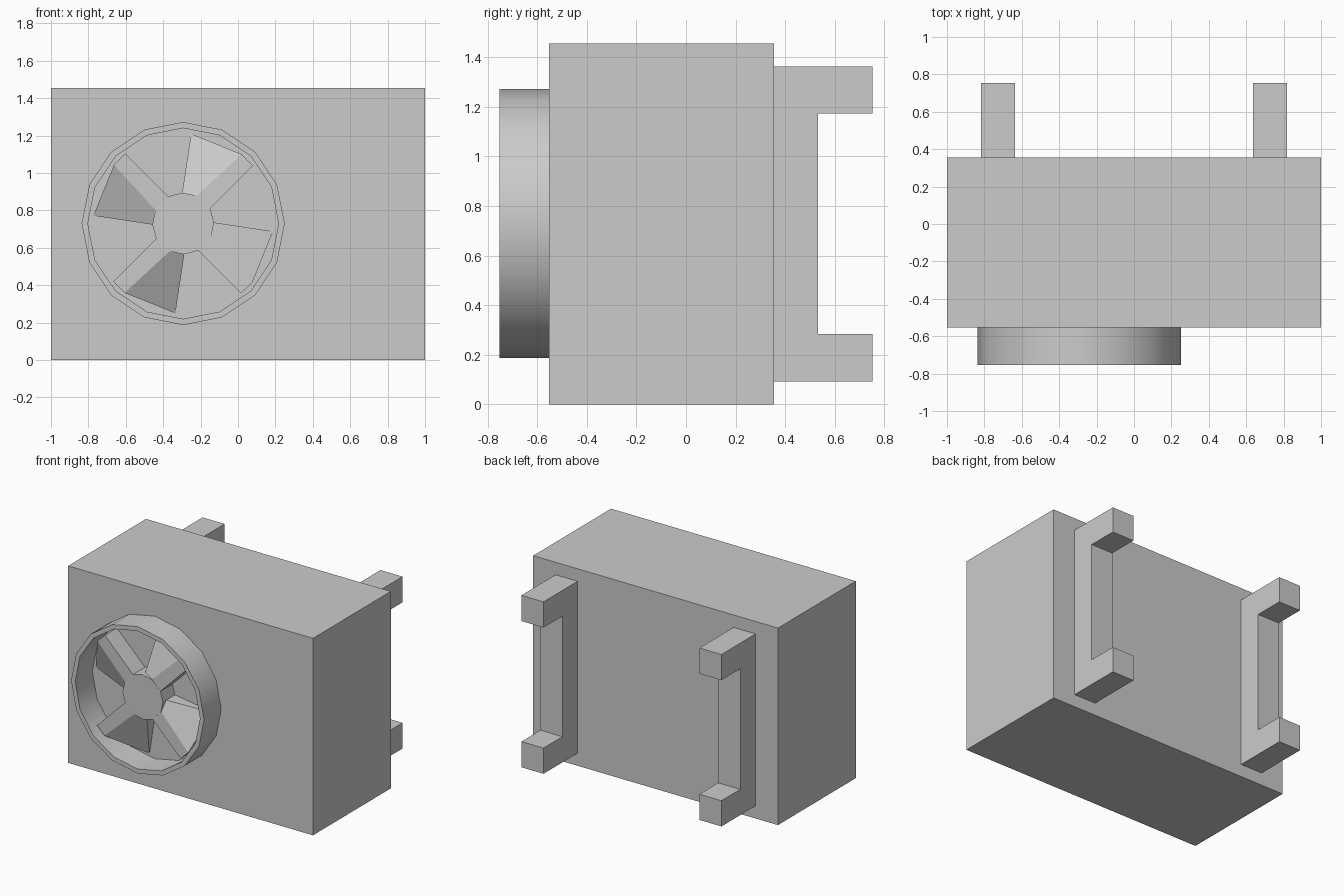
import bpy, bmesh
from math import sin, cos, pi, radians

if "Cube" in bpy.data.objects:
    bpy.data.objects.remove(bpy.data.objects["Cube"])

FRONT, BACK = -0.553, 0.355          # body faces in y
CX, CZ = -0.293, 0.73                # fan centre


def make(name, verts, faces):
    mesh = bpy.data.meshes.new(name)
    mesh.from_pydata(verts, [], faces)
    bm = bmesh.new()
    bm.from_mesh(mesh)
    bmesh.ops.recalc_face_normals(bm, faces=bm.faces)
    bm.to_mesh(mesh)
    bm.free()
    ob = bpy.data.objects.new(name, mesh)
    bpy.context.collection.objects.link(ob)
    return ob


def prism(name, front, back):
    """Solid between two matching outlines."""
    n = len(front)
    sides = [(i, (i + 1) % n, n + (i + 1) % n, n + i) for i in range(n)]
    return make(name, front + back,
                [tuple(range(n)), tuple(range(2 * n - 1, n - 1, -1))] + sides)


def fan_point(r, angle, y):
    return (CX + r * cos(angle), y, CZ + r * sin(angle))


# Main casing
rect = [(-1, 0), (1, 0), (1, 1.455), (-1, 1.455)]
prism("casing", [(x, FRONT, z) for x, z in rect], [(x, BACK, z) for x, z in rect])

# Wall brackets at the back, C-shaped profile
profile = [(BACK, 0.093), (0.753, 0.093), (0.753, 0.283), (0.533, 0.283),
           (0.533, 1.173), (0.753, 1.173), (0.753, 1.363), (BACK, 1.363)]
for side, x0 in (("left", -0.817), ("right", 0.637)):
    prism("bracket_" + side, [(x0, y, z) for y, z in profile],
          [(x0 + 0.18, y, z) for y, z in profile])

# Fan shroud: 16-sided tube
N = 16
loops = [(0.543, FRONT), (0.543, -0.753), (0.51, -0.753), (0.51, FRONT)]
verts = [fan_point(r, pi / 2 + 2 * pi * i / N, y) for r, y in loops for i in range(N)]
faces = [(k * N + i, k * N + (i + 1) % N,
          (k + 1) % 4 * N + (i + 1) % N, (k + 1) % 4 * N + i)
         for k in range(4) for i in range(N)]
shroud = make("fan_shroud", verts, faces)
bpy.context.view_layer.objects.active = shroud
shroud.select_set(True)
bpy.ops.object.shade_smooth_by_angle(angle=radians(35))

# Hub and four blades: flat strut with a slope falling back to the casing
HUB_Y = FRONT - 0.14
hub = [radians(45 + 90 * q + a) for q in range(4) for a in (-16, 19, 47)]
prism("fan_hub", [fan_point(0.165, a, HUB_Y) for a in hub],
      [fan_point(0.165, a, FRONT) for a in hub])

outline = [(0.165, -16), (0.485, -5.3), (0.485, 4.8), (0.482, 40), (0.165, 47), (0.165, 19)]
for q in range(4):
    turn = radians(45 + 90 * q)
    front, back = [], []
    for r, deg in outline:
        a = radians(deg)
        drop = max(0, r * sin(a) - 0.047) * 0.52
        front.append(fan_point(r, turn + a, HUB_Y + drop))
        back.append(fan_point(r, turn + a, FRONT))
    blade = prism("fan_blade_%d" % (q + 1), front, back)
    # split the front into strut and sloped blade
    bm = bmesh.new()
    bm.from_mesh(blade.data)
    bm.verts.ensure_lookup_table()
    bmesh.ops.connect_verts(bm, verts=[bm.verts[2], bm.verts[5]])
    bm.to_mesh(blade.data)
    bm.free()
